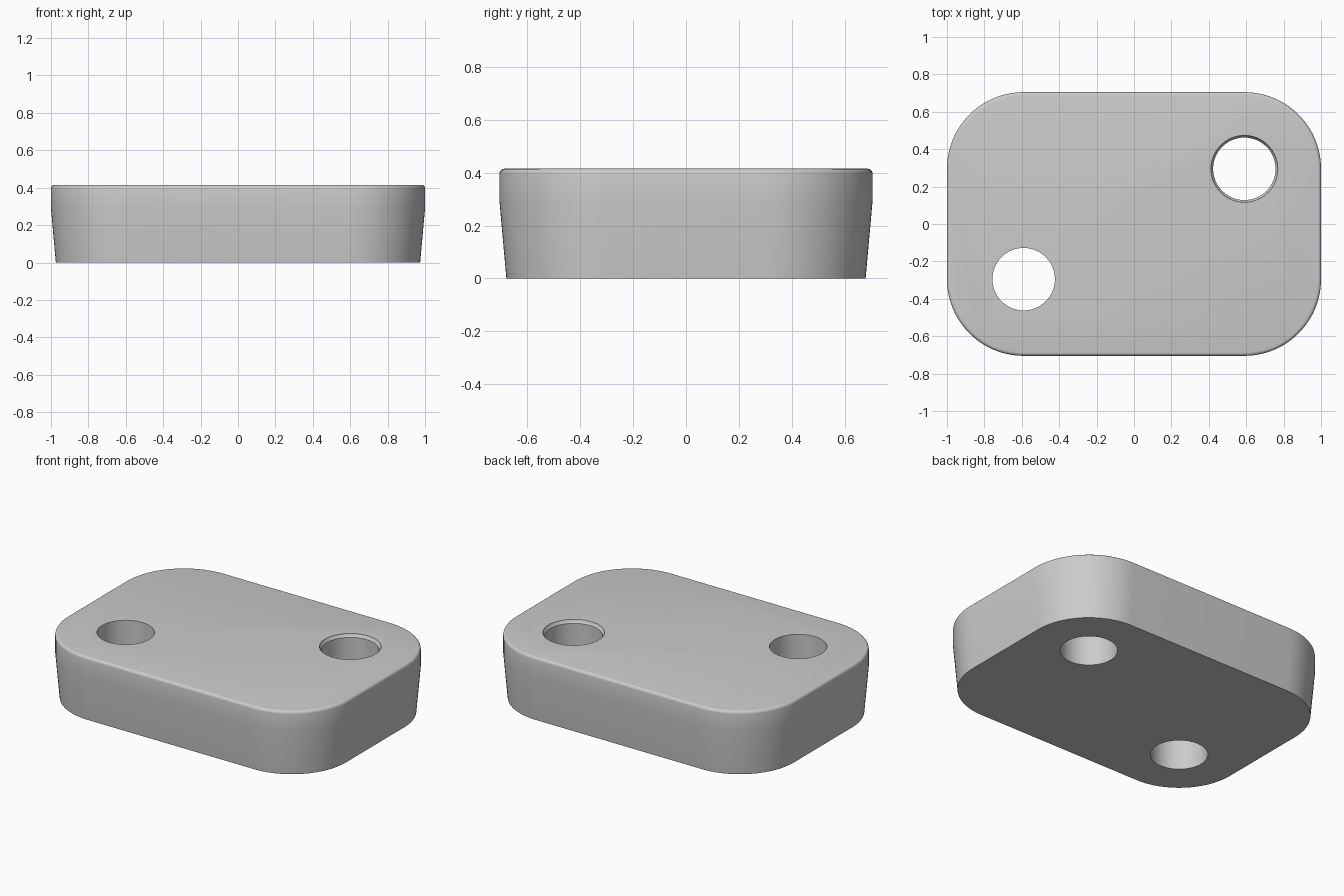
import bpy, bmesh, math

if "Cube" in bpy.data.objects:
    bpy.data.objects.remove(bpy.data.objects["Cube"])


def loft(name, rings):
    """Closed solid skinned through a stack of equal-length point rings."""
    bm = bmesh.new()
    loops = [[bm.verts.new(p) for p in ring] for ring in rings]
    n = len(loops[0])
    for a, b in zip(loops, loops[1:]):
        for i in range(n):
            j = (i + 1) % n
            bm.faces.new((a[i], a[j], b[j], b[i]))
    bm.faces.new(loops[0][::-1])
    bm.faces.new(loops[-1])
    mesh = bpy.data.meshes.new(name)
    bm.to_mesh(mesh)
    bm.free()
    ob = bpy.data.objects.new(name, mesh)
    bpy.context.collection.objects.link(ob)
    return ob


def rounded_rect(r, z, steps=20, cx=0.59, cy=0.295):
    """Rounded rectangle whose corner arcs are centred on (+-cx, +-cy)."""
    pts = []
    for k, (sx, sy) in enumerate([(1, 1), (-1, 1), (-1, -1), (1, -1)]):
        for i in range(steps + 1):
            a = math.pi / 2 * (k + i / steps)
            pts.append((sx * cx + r * math.cos(a), sy * cy + r * math.sin(a), z))
    return pts


def circle(x, y, r, z, n=64):
    return [(x + r * math.cos(2 * math.pi * i / n),
             y + r * math.sin(2 * math.pi * i / n), z) for i in range(n)]


# Plate: drafted lower wall, short vertical band, rounded top edge
TOP = 0.415
fillet = 0.018
profile = [(0.384, 0.0), (0.41, 0.29)]
for i in range(5):
    a = math.pi / 2 * i / 4
    profile.append((0.41 - fillet * (1 - math.cos(a)),
                    TOP - fillet * (1 - math.sin(a))))
plate = loft("plate", [rounded_rect(r, z) for r, z in profile])

# Through holes: one plain, one with an eased top rim
plain = [(0.167, -0.1), (0.167, 0.6)]
eased = [(0.167, -0.1), (0.167, TOP - 0.02), (0.177, TOP - 0.009),
         (0.179, TOP), (0.179, 0.6)]
for side, prof in ((-1, plain), (1, eased)):
    cutter = loft("hole_cutter",
                  [circle(side * 0.59, side * 0.295, r, z) for r, z in prof])
    cutter.hide_render = True
    mod = plate.modifiers.new("hole", 'BOOLEAN')
    mod.operation = 'DIFFERENCE'
    mod.solver = 'EXACT'
    mod.object = cutter
    bpy.context.view_layer.objects.active = plate
    plate.select_set(True)
    bpy.ops.object.modifier_apply(modifier=mod.name)
    bpy.data.objects.remove(cutter)

# Smooth walls, crisp bottom and hole edges
bpy.ops.object.shade_smooth_by_angle(angle=math.radians(35))
